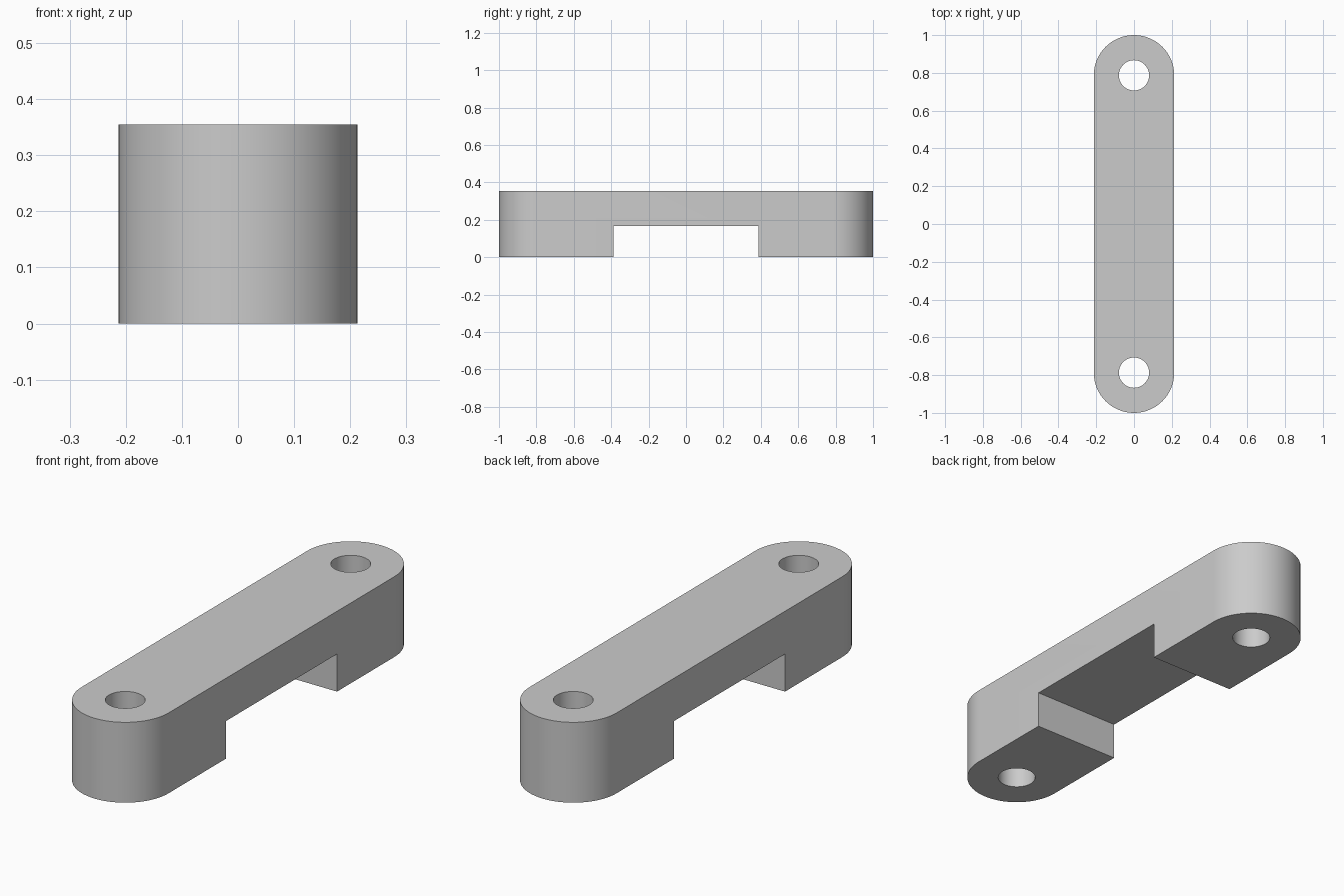
import bpy, bmesh
from math import sin, cos, pi, radians

old = bpy.data.objects.get("Cube")
if old:
    bpy.data.objects.remove(old, do_unlink=True)

HALF_WIDTH, HEIGHT = 0.213, 0.355
END_Y = 1.0 - HALF_WIDTH
HOLE_RADIUS = 0.08
NOTCH_HALF, NOTCH_TOP = 0.387, 0.166
ARC_STEPS = 32

grey = bpy.data.materials.new("plain grey")
grey.use_nodes = True
colour = (0.6, 0.6, 0.6, 1)
grey.diffuse_color = colour
grey.node_tree.nodes["Principled BSDF"].inputs["Base Color"].default_value = colour


def prism(name, outline, z0, z1):
    """Extrude a flat counter-clockwise outline from z0 to z1."""
    bm = bmesh.new()
    base = bm.faces.new([bm.verts.new((x, y, z0)) for x, y in outline])
    top = bmesh.ops.extrude_face_region(bm, geom=[base])["geom"]
    verts = [v for v in top if isinstance(v, bmesh.types.BMVert)]
    bmesh.ops.translate(bm, verts=verts, vec=(0, 0, z1 - z0))
    bmesh.ops.recalc_face_normals(bm, faces=bm.faces)
    mesh = bpy.data.meshes.new(name)
    bm.to_mesh(mesh)
    bm.free()
    mesh.materials.append(grey)
    obj = bpy.data.objects.new(name, mesh)
    bpy.context.collection.objects.link(obj)
    return obj


def arc(cy, radius, start, sweep, steps):
    return [(radius * cos(start + sweep * i / steps),
             cy + radius * sin(start + sweep * i / steps)) for i in range(steps + 1)]


# Round-ended bar
outline = arc(END_Y, HALF_WIDTH, 0, pi, ARC_STEPS) + arc(-END_Y, HALF_WIDTH, pi, pi, ARC_STEPS)
bar = prism("bridge_bar", outline, 0, HEIGHT)

# Cutters: central underside notch and a bolt hole at each end
notch = [(-1, -NOTCH_HALF), (1, -NOTCH_HALF), (1, NOTCH_HALF), (-1, NOTCH_HALF)]
cutters = [prism("notch_cutter", notch, -1, NOTCH_TOP)]
for side in (-1, 1):
    circle = arc(side * END_Y, HOLE_RADIUS, 0, 2 * pi, 48)[:-1]
    cutters.append(prism("hole_cutter", circle, -1, 1))

bpy.ops.object.select_all(action="DESELECT")
bar.select_set(True)
bpy.context.view_layer.objects.active = bar
for cutter in cutters:
    cutter.hide_render = True
    mod = bar.modifiers.new("cut", "BOOLEAN")
    mod.operation, mod.solver, mod.object = "DIFFERENCE", "EXACT", cutter
    bpy.ops.object.modifier_apply(modifier=mod.name)
    bpy.data.objects.remove(cutter, do_unlink=True)

bpy.ops.object.shade_smooth_by_angle(angle=radians(30))
